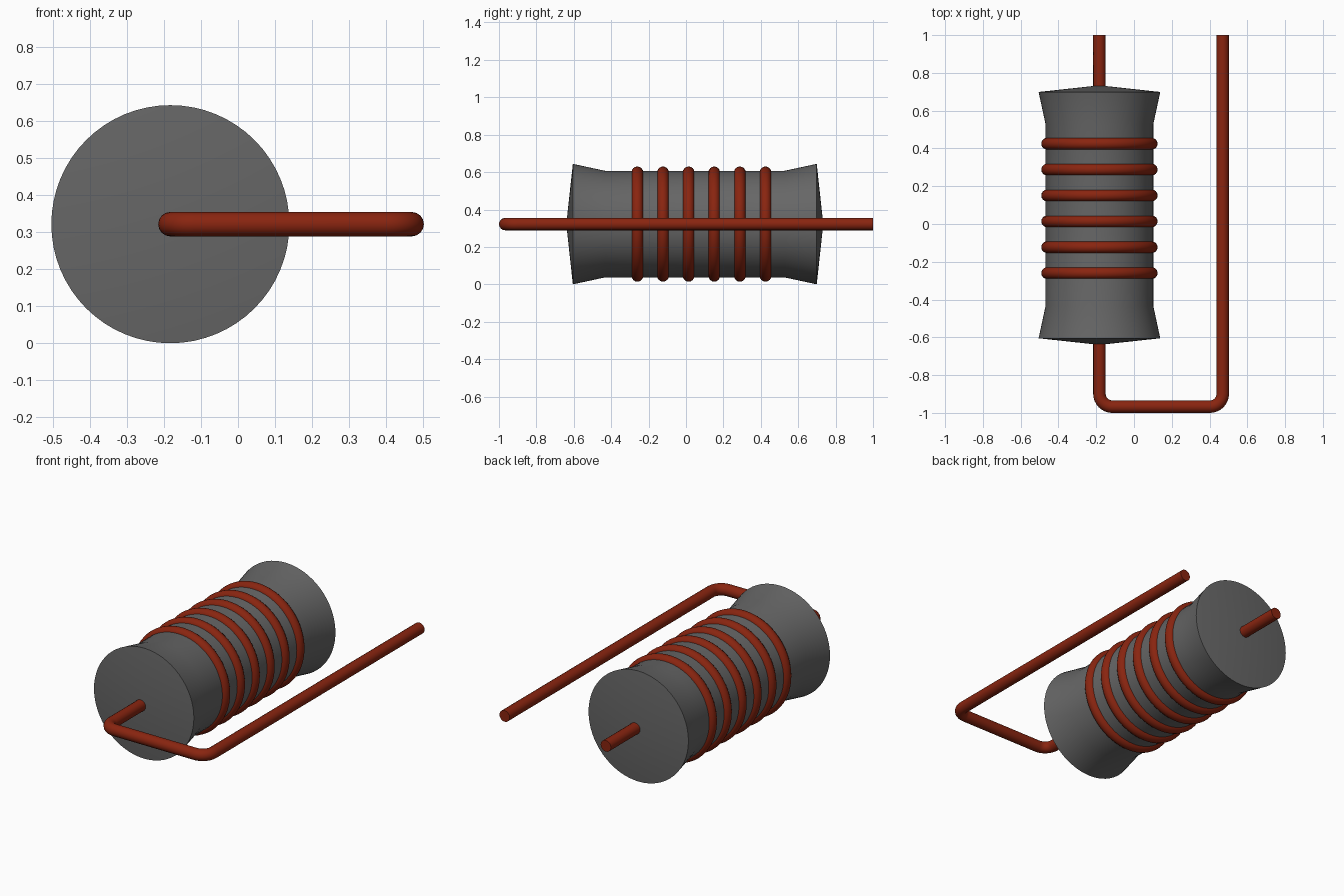
import bpy
import math
from mathutils import Matrix

cube = bpy.data.objects.get("Cube")
if cube:
    bpy.data.objects.remove(cube, do_unlink=True)

AXIS_X, AXIS_Z = -0.183, 0.322
MID_Y = 0.047
WIRE = 0.033


def material(name, rgb):
    mat = bpy.data.materials.new(name)
    mat.use_nodes = True
    mat.diffuse_color = (*rgb, 1)
    mat.node_tree.nodes["Principled BSDF"].inputs["Base Color"].default_value = (*rgb, 1)
    return mat


def finish(obj, name, mat, angle=40):
    obj.name = name
    obj.data.materials.clear()
    obj.data.materials.append(mat)
    bpy.ops.object.select_all(action="DESELECT")
    obj.select_set(True)
    bpy.context.view_layer.objects.active = obj
    bpy.ops.object.shade_smooth_by_angle(angle=math.radians(angle))


def lathe(profile, steps):
    """Revolve (radius, y) points round the y axis; zero radius makes a pole."""
    verts, rings, faces = [], [], []
    for r, y in profile:
        n = steps if r > 0 else 1
        rings.append([len(verts) + i for i in range(n)])
        for i in range(n):
            a = math.tau * i / steps
            verts.append((r * math.cos(a), y, r * math.sin(a)))
    for a, b in zip(rings, rings[1:]):
        for i in range(steps):
            j = (i + 1) % steps
            quad = [a[i % len(a)], b[i % len(b)], b[j % len(b)], a[j % len(a)]]
            faces.append(list(dict.fromkeys(quad)))
    mesh = bpy.data.meshes.new("body")
    mesh.from_pydata(verts, [], faces)
    obj = bpy.data.objects.new("body", mesh)
    bpy.context.collection.objects.link(obj)
    return obj


grey = material("dark grey", (0.133, 0.133, 0.133))
copper = material("copper red", (0.25, 0.018, 0.005))

# Flared body with shallow conical ends, symmetric about its middle
half = [(0, 0.687), (0.322, 0.652), (0.285, 0.48)]
profile = [(r, -y) for r, y in half] + half[::-1]
body = lathe(profile, 64)
body.location = (AXIS_X, MID_Y, AXIS_Z)
finish(body, "body", grey)

# Wire rings round the body
for i in range(6):
    bpy.ops.mesh.primitive_torus_add(
        major_radius=0.277, minor_radius=0.031, major_segments=64, minor_segments=16,
        location=(AXIS_X, -0.26 + i * 0.137, AXIS_Z), rotation=(math.pi / 2, 0, 0))
    finish(bpy.context.object, f"ring_{i + 1}", copper, 60)

# Bent lead: through the body, across the front, and back along the left side
left_x, front_y, bend = 0.47, -1 + WIRE, 0.068
path = [(AXIS_X, 1)]
for cx, start in ((AXIS_X + bend, math.pi), (left_x - bend, 1.5 * math.pi)):
    for k in range(9):
        a = start + k * math.pi / 16
        path.append((cx + bend * math.cos(a), front_y + bend + bend * math.sin(a)))
path.append((left_x, 1))

curve = bpy.data.curves.new("lead", "CURVE")
curve.dimensions = "3D"
curve.bevel_depth = WIRE
curve.bevel_resolution = 6
curve.use_fill_caps = True
spline = curve.splines.new("POLY")
spline.points.add(len(path) - 1)
for point, (x, y) in zip(spline.points, path):
    point.co = (x, y, AXIS_Z, 1)
lead = bpy.data.objects.new("lead", curve)
bpy.context.collection.objects.link(lead)
bpy.ops.object.select_all(action="DESELECT")
lead.select_set(True)
bpy.context.view_layer.objects.active = lead
bpy.ops.object.convert(target="MESH")
finish(bpy.context.object, "lead", copper)
